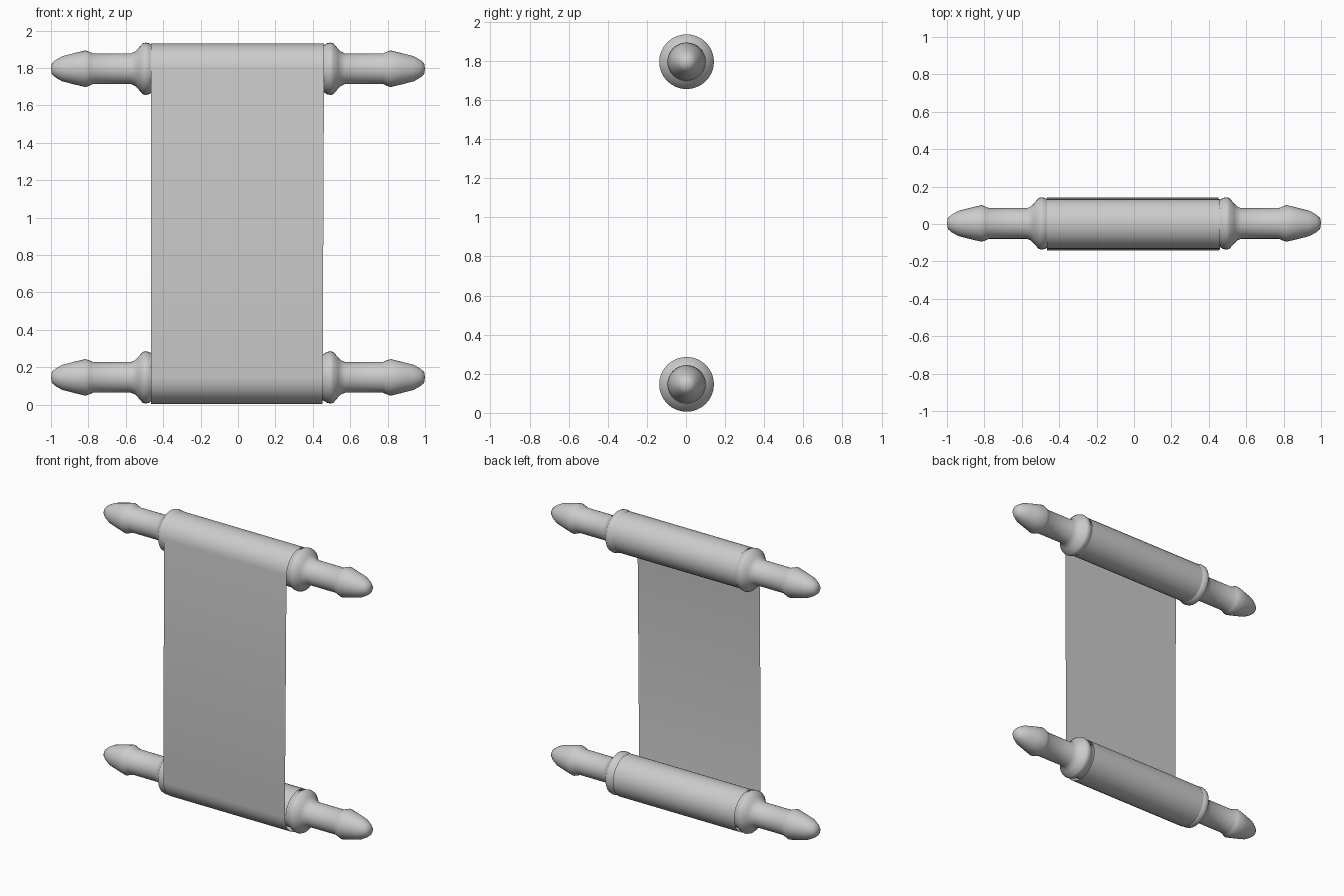
import bpy, bmesh, math

if "Cube" in bpy.data.objects:
    bpy.data.objects.remove(bpy.data.objects["Cube"], do_unlink=True)

grey = bpy.data.materials.new("plain_grey")
grey.use_nodes = True
grey.diffuse_color = (0.6, 0.6, 0.6, 1)
grey.node_tree.nodes["Principled BSDF"].inputs["Base Color"].default_value = (0.6, 0.6, 0.6, 1)

CENTRE_Y = 0.003
LOW_Z, HIGH_Z = 0.146, 1.796


def finish(name, bm, angle):
    mesh = bpy.data.meshes.new(name)
    bm.to_mesh(mesh)
    bm.free()
    mesh.materials.append(grey)
    obj = bpy.data.objects.new(name, mesh)
    bpy.context.collection.objects.link(obj)
    bpy.ops.object.select_all(action="DESELECT")
    obj.select_set(True)
    bpy.context.view_layer.objects.active = obj
    bpy.ops.object.shade_smooth_by_angle(angle=math.radians(angle))
    return obj


# Half profile of a rod as (x, radius), from the core out to the rounded tip
HALF = [(0.44, 0.118), (0.46, 0.126), (0.475, 0.136), (0.495, 0.14), (0.51, 0.136),
        (0.535, 0.107), (0.55, 0.092), (0.572, 0.082), (0.775, 0.082), (0.79, 0.089),
        (0.815, 0.098), (0.87, 0.085), (0.94, 0.067), (0.975, 0.047), (0.995, 0.03), (1.0, 0.0)]


def rod(name, z, sides=32):
    profile = [(-x, r) for x, r in reversed(HALF)] + HALF
    bm = bmesh.new()
    verts = [bm.verts.new((x, r, 0)) for x, r in profile]
    edges = [bm.edges.new(pair) for pair in zip(verts, verts[1:])]
    bmesh.ops.spin(bm, geom=verts + edges, cent=(0, 0, 0), axis=(1, 0, 0),
                   angle=math.tau, steps=sides)
    bmesh.ops.remove_doubles(bm, verts=bm.verts, dist=0.0001)
    bmesh.ops.recalc_face_normals(bm, faces=bm.faces)
    bmesh.ops.translate(bm, verts=bm.verts, vec=(0, CENTRE_Y, z))
    finish(name, bm, 50)


rod("upper_rod", HIGH_Z)
rod("lower_rod", LOW_Z)


# Sheet: one thin strip rolled around both rods, hanging flat at the front
def roll(z, direction, outer, inner, steps=28):
    points = []
    for i in range(steps + 1):
        t = i / steps
        a = math.pi + direction * t * math.radians(355)
        r = outer + (inner - outer) * t
        points.append((CENTRE_Y + r * math.cos(a), z + r * math.sin(a)))
    return points


path = roll(HIGH_Z, -1, 0.137, 0.126)[::-1] + roll(LOW_Z, 1, 0.145, 0.132)
bm = bmesh.new()
rows = []
for y, z in path:
    right_edge = 0.452 + 0.008 * z / HIGH_Z
    rows.append([bm.verts.new((x, y, z)) for x in (-0.464, right_edge)])
for a, b in zip(rows, rows[1:]):
    bm.faces.new((a[0], b[0], b[1], a[1]))
finish("rolled_sheet", bm, 50)
